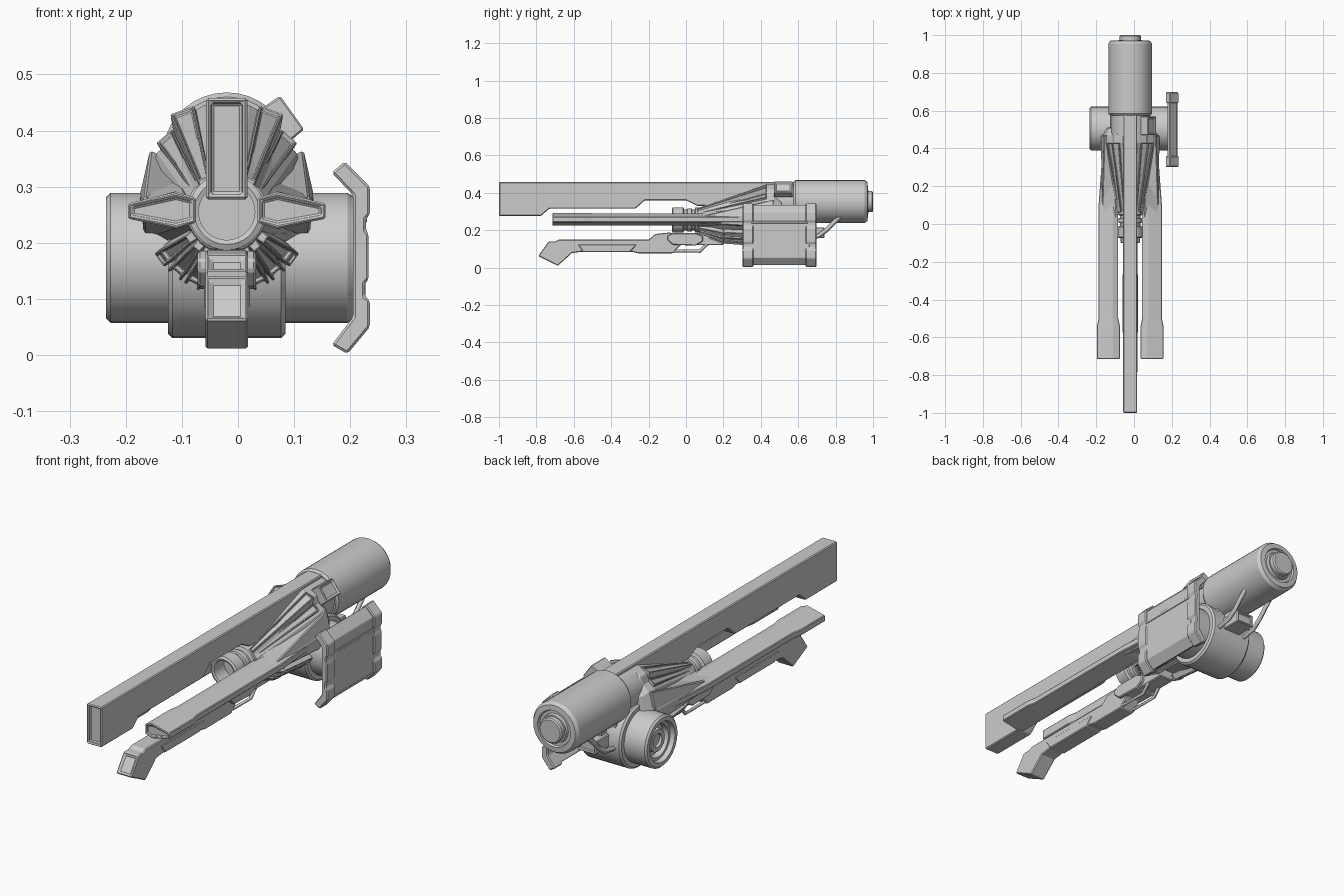
import bpy, bmesh
from math import sin, cos, pi
from mathutils import Vector

if "Cube" in bpy.data.objects:
    bpy.data.objects.remove(bpy.data.objects["Cube"])

CX = -0.02  # centre plane of the gun


def loft(name, rings, bevel=0.004, inset=None, smooth=False, closed=False):
    """Skin equal-length rings; inset = (direction, thickness, depth) for a recessed panel."""
    bm = bmesh.new()
    vs = [[bm.verts.new(p) for p in r] for r in rings]
    n = len(rings[0])
    for a, b in zip(vs, vs[1:]):
        for i in range(n):
            bm.faces.new((a[i], a[(i + 1) % n], b[(i + 1) % n], b[i]))
    bm.faces.new(vs[0])
    bm.faces.new(vs[-1])
    bmesh.ops.recalc_face_normals(bm, faces=bm.faces)
    if inset:
        d = Vector(inset[0]).normalized()
        fs = [f for f in bm.faces if f.normal.dot(d) > 0.93]
        if fs:
            bmesh.ops.inset_individual(bm, faces=fs, thickness=inset[1], depth=0)
            bmesh.ops.inset_individual(bm, faces=fs, thickness=0.002, depth=-inset[2])
    me = bpy.data.meshes.new(name)
    bm.to_mesh(me)
    bm.free()
    ob = bpy.data.objects.new(name, me)
    bpy.context.collection.objects.link(ob)
    if bevel:
        m = ob.modifiers.new("edge", 'BEVEL')
        m.width, m.segments, m.limit_method, m.angle_limit = bevel, 1, 'ANGLE', 0.6
    if smooth:
        bpy.ops.object.select_all(action='DESELECT')
        ob.select_set(True)
        bpy.context.view_layer.objects.active = ob
        bpy.ops.object.shade_smooth_by_angle(angle=0.5)
    return ob


def side_prism(name, yz, x0, x1, **k):
    return loft(name, [[(x, y, z) for y, z in yz] for x in (x0, x1)], **k)


def front_prism(name, xz, y0, y1, **k):
    return loft(name, [[(x, y, z) for x, z in xz] for y in (y0, y1)], **k)


def box(name, x0, x1, y0, y1, z0, z1, **k):
    return side_prism(name, [(y0, z0), (y1, z0), (y1, z1), (y0, z1)], x0, x1, **k)


def lathe(name, prof, axis, a, b, segs=36):
    """prof = (radius, position along axis); a, b = centre in the other two axes."""
    rings = []
    for r, t in prof:
        c = [(a + r * cos(2 * pi * i / segs), b + r * sin(2 * pi * i / segs)) for i in range(segs)]
        rings.append([(u, t, v) if axis == 'y' else (t, u, v) for u, v in c])
    return loft(name, rings, bevel=0, smooth=True)


def rod(name, pts, r=0.012):
    cu = bpy.data.curves.new(name, 'CURVE')
    cu.dimensions, cu.bevel_depth, cu.bevel_resolution, cu.use_fill_caps = '3D', r, 0, True
    sp = cu.splines.new('POLY')
    sp.points.add(len(pts) - 1)
    for p, q in zip(sp.points, pts):
        p.co = (*q, 1)
    bpy.context.collection.objects.link(bpy.data.objects.new(name, cu))


def rib(name, s, p0, w0, p1, w1, ang, thick, frame):
    """Tapered raised panel from p0 to p1 (dx, y, z), its outward direction at angle ang."""
    rings = []
    out = Vector((s * cos(ang), 0, sin(ang)))
    tan = Vector((-s * sin(ang), 0, cos(ang)))
    for p, w in ((p0, w0), (p1, w1)):
        c = Vector((CX + s * p[0], p[1], p[2]))
        rings.append([c + tan * w / 2 - out * thick, c - tan * w / 2 - out * thick,
                      c - tan * w * 0.4, c + tan * w * 0.4])
    axis = rings[1][2] - rings[0][2]
    nrm = (rings[0][3] - rings[0][2]).cross(axis)
    nrm *= 1 if nrm.dot(out) > 0 else -1
    loft(name, rings, bevel=0.002, inset=(nrm, frame, 0.008))


# long top blade with hollow muzzle frame
side_prism("top_blade", [(-1, .277), (-.775, .277), (-.73, .316), (-.27, .316), (-.22, .36),
                         (0, .36), (.06, .33), (.58, .33), (.58, .458), (-1, .458)],
           CX - .037, CX + .037, bevel=.008, inset=((0, -1, 0), .012, .015))

# rear canister with collar and end cap
lathe("rear_canister", [(.1, .44), (.1, .575), (.107, .575), (.115, .585), (.115, .955), (.105, .97),
                        (.082, .972), (.078, .962), (.065, .962), (.062, .975), (.056, .975), (.056, .995),
                        (.05, 1.0)], 'y', CX, .353)

# central barrel, hollow, with rings
lathe("centre_barrel", [(.05, .0), (.05, -.072), (.058, -.075), (.068, -.07), (.068, -.015), (.055, -.01),
                        (.055, .005), (.062, .008), (.062, .03), (.055, .033), (.055, .045), (.068, .05),
                        (.068, .14)], 'y', CX, .255)

# faceted cone body
front = [(.03, .315), (.045, .305), (.058, .295), (.068, .28), (.075, .262), (.072, .24), (.058, .215), (.045, .2), (.03, .19)]
rear = [(.04, .445), (.085, .42), (.095, .385), (.125, .36), (.145, .285), (.14, .22), (.1, .195), (.085, .14), (.04, .11)]


def full(half, y, k=1.0):
    r = [(CX + dx * k, y, .26 + (z - .26) * k) for dx, z in half]
    return r + [(2 * CX - x, y, z) for x, y, z in reversed(r)]


loft("cone_body", [full(front, .06), full(rear, .43), full(rear, .47), full(rear, .51, .85)], bevel=.003)

for s, side in ((1, "right"), (-1, "left")):
    X = lambda d: CX + s * d
    # forward side rails with wider tips
    sec = [(.055, .236), (.09, .225), (.176, .243), (.176, .27), (.09, .291), (.055, .28)]
    loft(side + "_rail", [[(X(.115 + (dx - .115) * k), y, z) for dx, z in sec]
                          for y, k in ((-.715, 1), (-.54, 1), (-.5, .86), (.1, .86), (.32, .6))],
         bevel=.003, inset=((0, -1, 0), .009, .008))
    # swept cheek fin
    loft(side + "_cheek", [[(X(.07), .03, .24), (X(.15), .03, .24), (X(.15), .03, .272), (X(.07), .03, .285)],
                           [(X(.09), .46, .2), (X(.148), .46, .215), (X(.155), .46, .285), (X(.1), .46, .34)]])
    loft(side + "_cheek_fin", [[(X(.09), .1, .27), (X(.15), .1, .265), (X(.148), .1, .28), (X(.09), .1, .285)],
                               [(X(.09), .47, .32), (X(.155), .47, .285), (X(.137), .47, .365), (X(.1), .47, .35)]])
    # framed upper ribs
    rib(side + "_upper_rib", s, (.042, .06, .315), .026, (.08, .43, .437), .055, 1.22, .03, .006)
    rib(side + "_shoulder_rib", s, (.058, .08, .3), .02, (.112, .43, .39), .045, .85, .03, .005)
    # lower radial ribs
    for i, a in enumerate((-.62, -.88, -1.13)):
        p = lambda r, y: (r * cos(a), y, .255 + r * sin(a))
        rib(f"{side}_lower_rib_{i}", s, p(.085, .07), .02, p(.138, .2), .034, a, .03, .005)
        rib(f"{side}_lower_rib_back_{i}", s, p(.134, .2), .034, p(.148, .38), .036, a, .03, .006)
    # rear strut to the canister and lower guard rods
    rod(side + "_rear_strut", [(X(.07), .6, .15), (X(.07), .71, .17), (X(.07), .75, .2), (X(.07), .825, .275)])
    rod(side + "_guard_rod", [(X(.03), -.08, .09), (X(.03), .075, .088), (X(.03), .11, .125), (X(.03), .2, .15)], .009)

# lower arm with angled foot
side_prism("lower_arm", [(-.79, .062), (-.685, .01), (-.61, .078), (-.56, .085), (-.29, .085), (-.255, .077),
                         (-.07, .077), (-.03, .12), (.2, .12), (.2, .19), (.02, .185), (-.1, .187), (-.165, .18),
                         (-.2, .15), (-.68, .15), (-.7, .14), (-.735, .14)],
           CX - .038, CX + .038, bevel=.006, inset=((0, -.82, .57), .012, .008))
side_prism("arm_grip", [(-.58, .125), (-.55, .083), (-.3, .083), (-.26, .125)], CX - .041, CX + .041)
side_prism("arm_knuckle", [(-.1, .15), (-.07, .122), (.05, .118), (.09, .14), (.09, .17), (.05, .185), (-.07, .185), (-.1, .17)],
           CX - .052, CX + .052)

# cross drum: wide middle casing, narrower ends, recessed hub on the left
lathe("drum_casing", [(.135, -.125), (.143, -.117), (.143, .077), (.135, .085)], 'x', .505, .173)
lathe("drum", [(.03, -.2), (.03, -.212), (.05, -.212), (.053, -.19), (.07, -.19), (.073, -.215), (.085, -.215),
               (.09, -.235), (.108, -.235), (.116, -.227), (.116, .195), (.108, .208)], 'x', .505, .173)
box("drum_bridge", CX - .07, CX + .07, .42, .63, .2, .34)
box("rear_bracket", CX - .045, CX + .045, .6, .74, .158, .215, inset=((0, 1, 0), .01, .01))
box("canister_mount", CX - .03, CX + .03, .58, .68, .19, .27)

# side shield: thin middle plate between thick frames
edge = [(.19, .345), (.235, .3), (.235, .25), (.228, .243), (.228, .222), (.233, .215), (.233, .135), (.226, .127),
        (.226, .105), (.235, .097), (.235, .05), (.195, .002), (.167, .018), (.205, .068), (.205, .285), (.167, .325)]
plate = [(.188, .337), (.227, .297), (.227, .053), (.193, .012), (.175, .024), (.208, .068), (.208, .283), (.175, .32)]
front_prism("shield_plate", plate, .34, .66, bevel=.002)
for y0, y1, n in ((.302, .36, "front"), (.64, .698, "rear")):
    front_prism("shield_frame_" + n, edge, y0, y1, bevel=.007)
box("shield_seam", .222, .23, .35, .65, .236, .25, bevel=.002)

# tilted sight block on the right shoulder
front_prism("sight_block", [(.075, .462), (.118, .402), (.085, .375), (.035, .435)], .47, .57,
            bevel=.006, inset=((.8, 0, .58), .012, .006))
